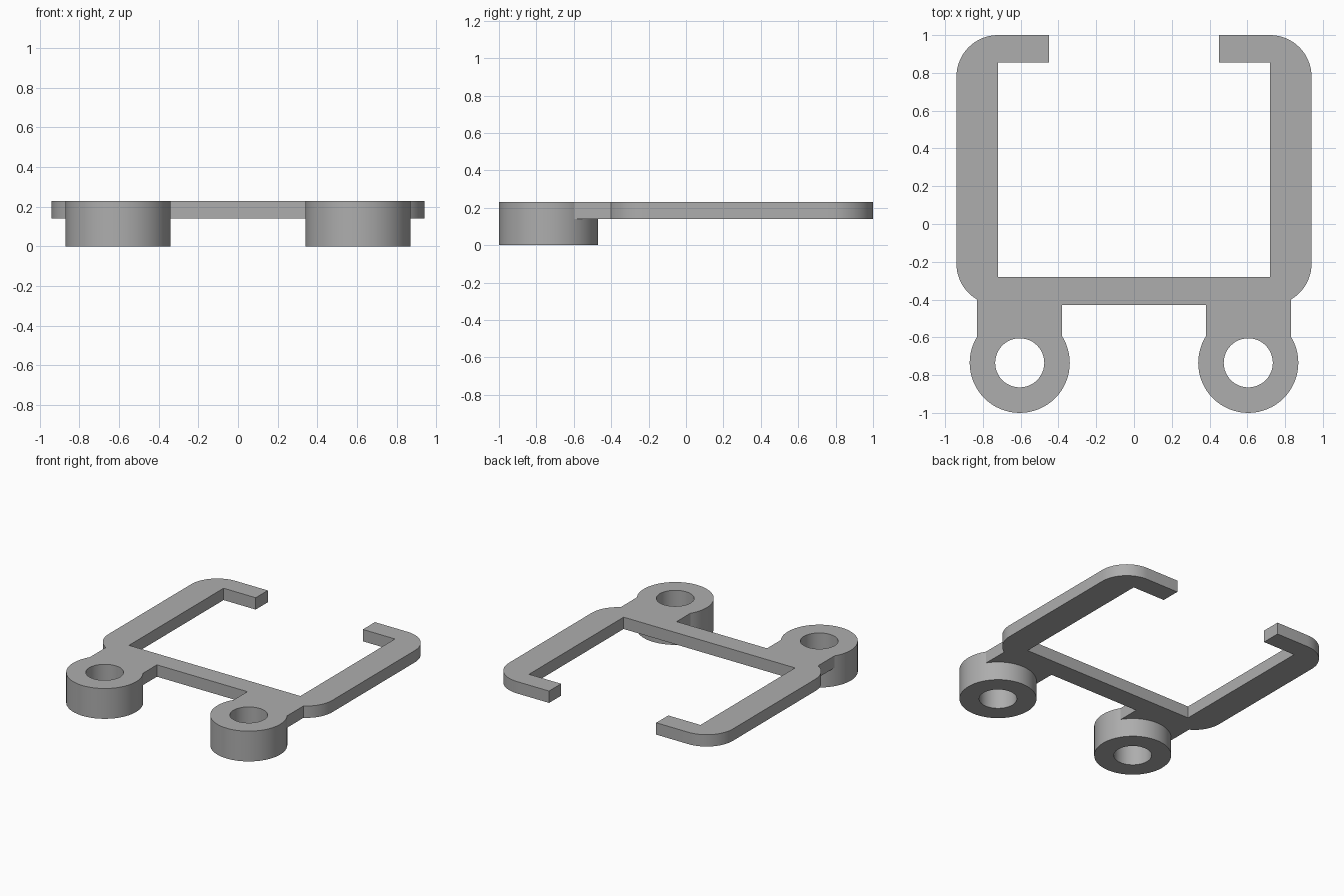
import bpy, bmesh
from math import sin, cos, radians

if "Cube" in bpy.data.objects:
    bpy.data.objects.remove(bpy.data.objects["Cube"], do_unlink=True)

TOP, PLATE_BOTTOM = 0.23, 0.14
LUG_X, LUG_Y, LUG_R, BORE_R = 0.605, -0.735, 0.265, 0.13
CORNER = 0.22

grey = bpy.data.materials.new("plain grey")
grey.use_nodes = True
colour = (0.42, 0.42, 0.42, 1)
grey.diffuse_color = colour
grey.node_tree.nodes["Principled BSDF"].inputs["Base Color"].default_value = colour


def arc(cx, cy, r, start, end, steps):
    angles = [radians(start + (end - start) * i / steps) for i in range(steps + 1)]
    return [(cx + r * cos(a), cy + r * sin(a)) for a in angles]


def prism(name, outline, z0, z1):
    """Extrude a closed outline between two heights."""
    bm = bmesh.new()
    face = bm.faces.new([bm.verts.new((x, y, z0)) for x, y in outline])
    result = bmesh.ops.extrude_face_region(bm, geom=[face])
    for v in result["geom"]:
        if isinstance(v, bmesh.types.BMVert):
            v.co.z = z1
    bmesh.ops.recalc_face_normals(bm, faces=bm.faces)
    mesh = bpy.data.meshes.new(name)
    bm.to_mesh(mesh)
    bm.free()
    mesh.materials.append(grey)
    obj = bpy.data.objects.new(name, mesh)
    bpy.context.collection.objects.link(obj)
    return obj


def combine(target, tool, operation):
    """Apply a boolean and discard the tool."""
    mod = target.modifiers.new(operation.lower(), "BOOLEAN")
    mod.object, mod.operation, mod.solver = tool, operation, "EXACT"
    bpy.context.view_layer.objects.active = target
    bpy.ops.object.modifier_apply(modifier=mod.name)
    bpy.data.objects.remove(tool, do_unlink=True)


# Open frame with hooked arms and two mounting tabs, mirrored across x
half = [(0.72, -0.28), (0.72, 0.855), (0.45, 0.855), (0.45, 1.0)]
half += arc(0.72, 1.0 - CORNER, CORNER, 90, 0, 16)
half += arc(0.72, -0.21, CORNER, 0, -60, 11)
half += [(0.83, -0.65), (0.38, -0.65), (0.38, -0.43)]
frame = prism("bracket_frame", half + [(-x, y) for x, y in reversed(half)],
              PLATE_BOTTOM, TOP)

# Tall round lugs with through bores
for side in (-1, 1):
    lug = prism("lug", arc(side * LUG_X, LUG_Y, LUG_R, 0, 354.375, 63), 0, TOP)
    combine(frame, lug, "UNION")
for side in (-1, 1):
    bore = prism("bore", arc(side * LUG_X, LUG_Y, BORE_R, 0, 352.5, 47), -0.1, TOP + 0.1)
    combine(frame, bore, "DIFFERENCE")

# Smooth rounds, crisp edges
bpy.ops.object.select_all(action="DESELECT")
frame.select_set(True)
bpy.context.view_layer.objects.active = frame
bpy.ops.object.shade_smooth_by_angle(angle=radians(25))
